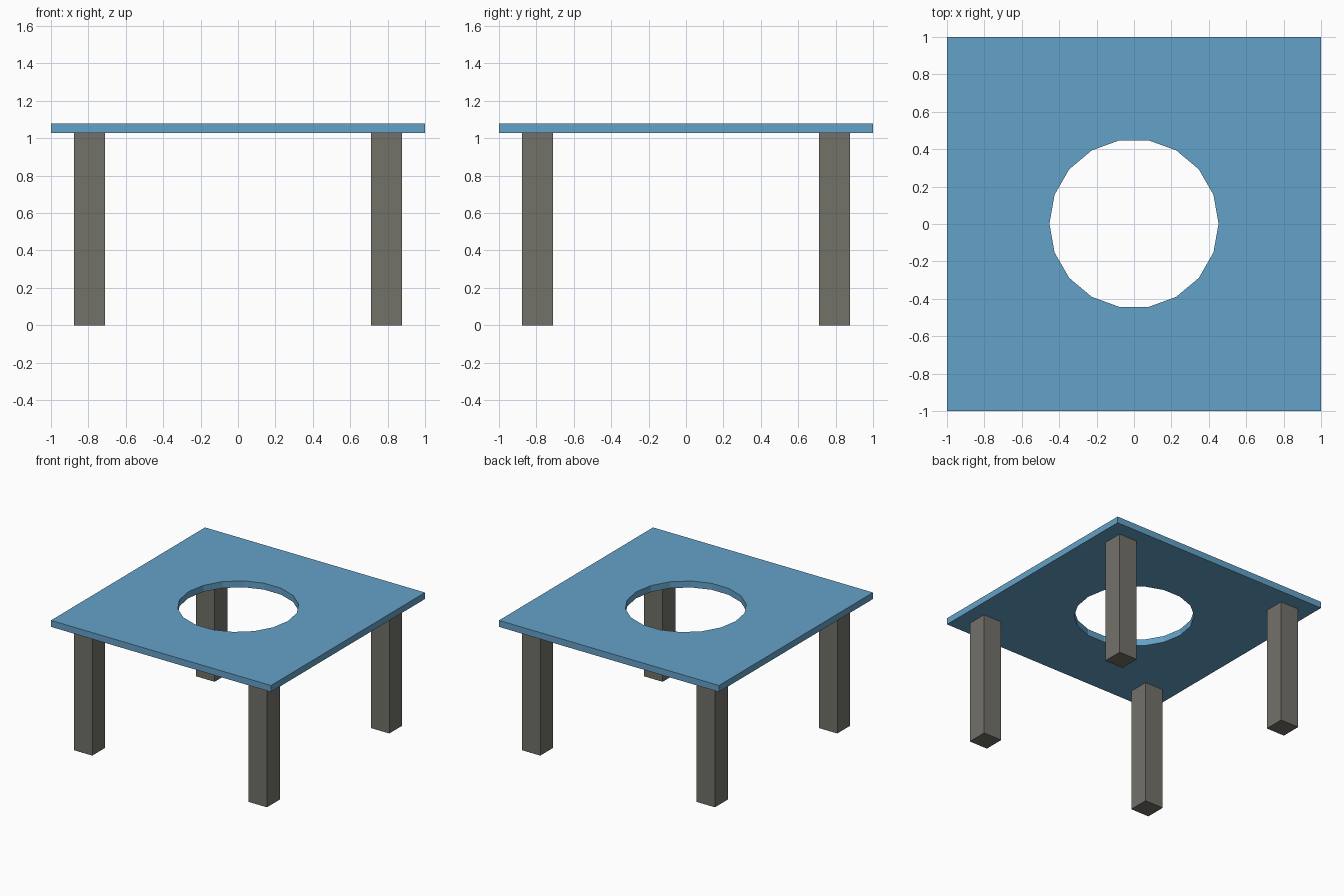
import bpy, bmesh, math

if "Cube" in bpy.data.objects:
    bpy.data.objects.remove(bpy.data.objects["Cube"])


def linear(r, g, b):
    f = lambda c: c / 12.92 if c <= 0.04045 else ((c + 0.055) / 1.055) ** 2.4
    return tuple(f(v / 255) for v in (r, g, b)) + (1.0,)


def material(name, rgb):
    m = bpy.data.materials.new(name)
    m.diffuse_color = linear(*rgb)
    m.use_nodes = True
    m.node_tree.nodes["Principled BSDF"].inputs["Base Color"].default_value = m.diffuse_color
    return m


def add_object(name, bm, mat):
    bmesh.ops.recalc_face_normals(bm, faces=bm.faces)
    me = bpy.data.meshes.new(name)
    bm.to_mesh(me)
    bm.free()
    me.materials.append(mat)
    ob = bpy.data.objects.new(name, me)
    bpy.context.collection.objects.link(ob)
    return ob


blue = material("blue top", (100, 162, 200))
grey = material("warm grey legs", (114, 113, 105))

Z0, Z1 = 1.027, 1.08   # slab underside and upper face
R, SIDES = 0.452, 18   # hole

# Table top: square outline with an 18-sided hole, filled and extruded
bm = bmesh.new()
square = [(-1, -1), (1, -1), (1, 1), (-1, 1)]
circle = [(R * math.cos(math.tau * i / SIDES), R * math.sin(math.tau * i / SIDES) + 0.002)
          for i in range(SIDES)]
edges = []
for loop in (square, circle):
    vs = [bm.verts.new((x, y, Z0)) for x, y in loop]
    edges += [bm.edges.new((vs[i], vs[(i + 1) % len(vs)])) for i in range(len(vs))]
bmesh.ops.triangle_fill(bm, edges=edges, use_beauty=True)
res = bmesh.ops.extrude_face_region(bm, geom=bm.faces[:], use_keep_orig=True)
top = [v for v in res["geom"] if isinstance(v, bmesh.types.BMVert)]
bmesh.ops.translate(bm, verts=top, vec=(0, 0, Z1 - Z0))
bmesh.ops.dissolve_limit(bm, angle_limit=0.01, verts=bm.verts[:], edges=bm.edges[:])
add_object("table_top", bm, blue)

# Four square legs
W = 0.168
for name, sx, sy in (("front_left_leg", -1, -1), ("front_right_leg", 1, -1),
                     ("back_left_leg", -1, 1), ("back_right_leg", 1, 1)):
    bm = bmesh.new()
    bmesh.ops.create_cube(bm, size=1)
    for v in bm.verts:
        v.co = (sx * 0.794 + v.co.x * W, sy * 0.794 + v.co.y * W, (v.co.z + 0.5) * Z0)
    add_object(name, bm, grey)
